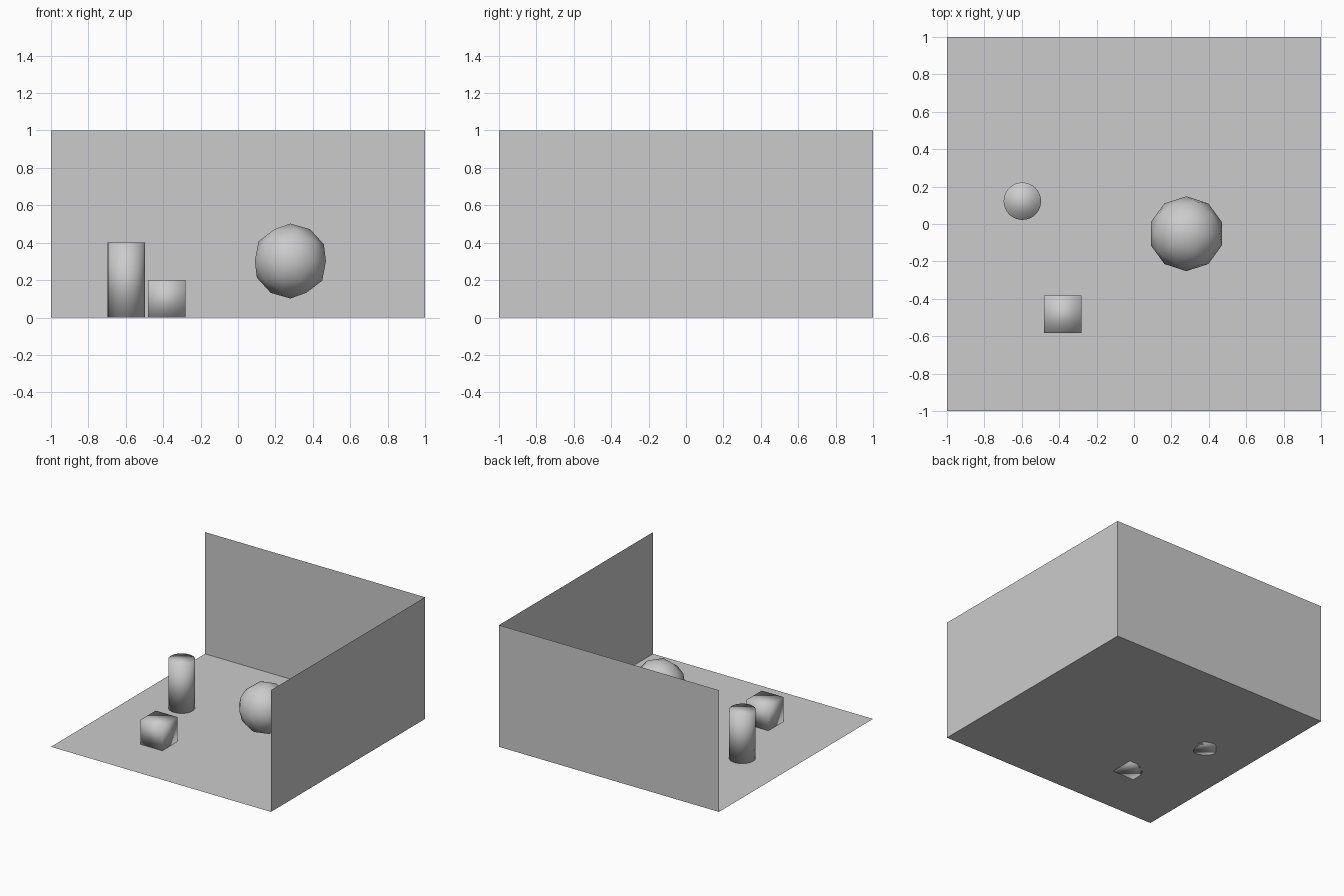
import bpy
from math import pi

if "Cube" in bpy.data.objects:
    bpy.data.objects.remove(bpy.data.objects["Cube"])


def finish(name, smooth=False):
    obj = bpy.context.object
    obj.name = obj.data.name = name
    if smooth:
        bpy.ops.object.shade_smooth()
    return obj


def panel(name, size_x, size_y, loc, rot=(0, 0, 0)):
    bpy.ops.mesh.primitive_plane_add(size=1, location=loc, rotation=rot)
    obj = finish(name)
    obj.scale = (size_x, size_y, 1)
    bpy.ops.object.transform_apply(location=False, rotation=True, scale=True)
    return obj


# Open room: floor and two walls, facing inwards
panel("floor", 2, 2, (0, 0, 0))
panel("back_wall", 2, 1, (0, 1, 0.5), (pi / 2, 0, 0))
panel("right_wall", 1, 2, (1, 0, 0.5), (0, -pi / 2, 0))

# Standing cylinder
bpy.ops.mesh.primitive_cylinder_add(vertices=32, radius=0.1, depth=0.4,
                                    location=(-0.597, 0.122, 0.2))
finish("cylinder", smooth=True)

# Small cube with soft shading
bpy.ops.mesh.primitive_cube_add(size=0.2, location=(-0.381, -0.482, 0.1))
finish("cube", smooth=True)

# Floating low-poly ball
bpy.ops.mesh.primitive_ico_sphere_add(subdivisions=2, radius=0.2,
                                      location=(0.28, -0.052, 0.302))
finish("ball", smooth=True)
